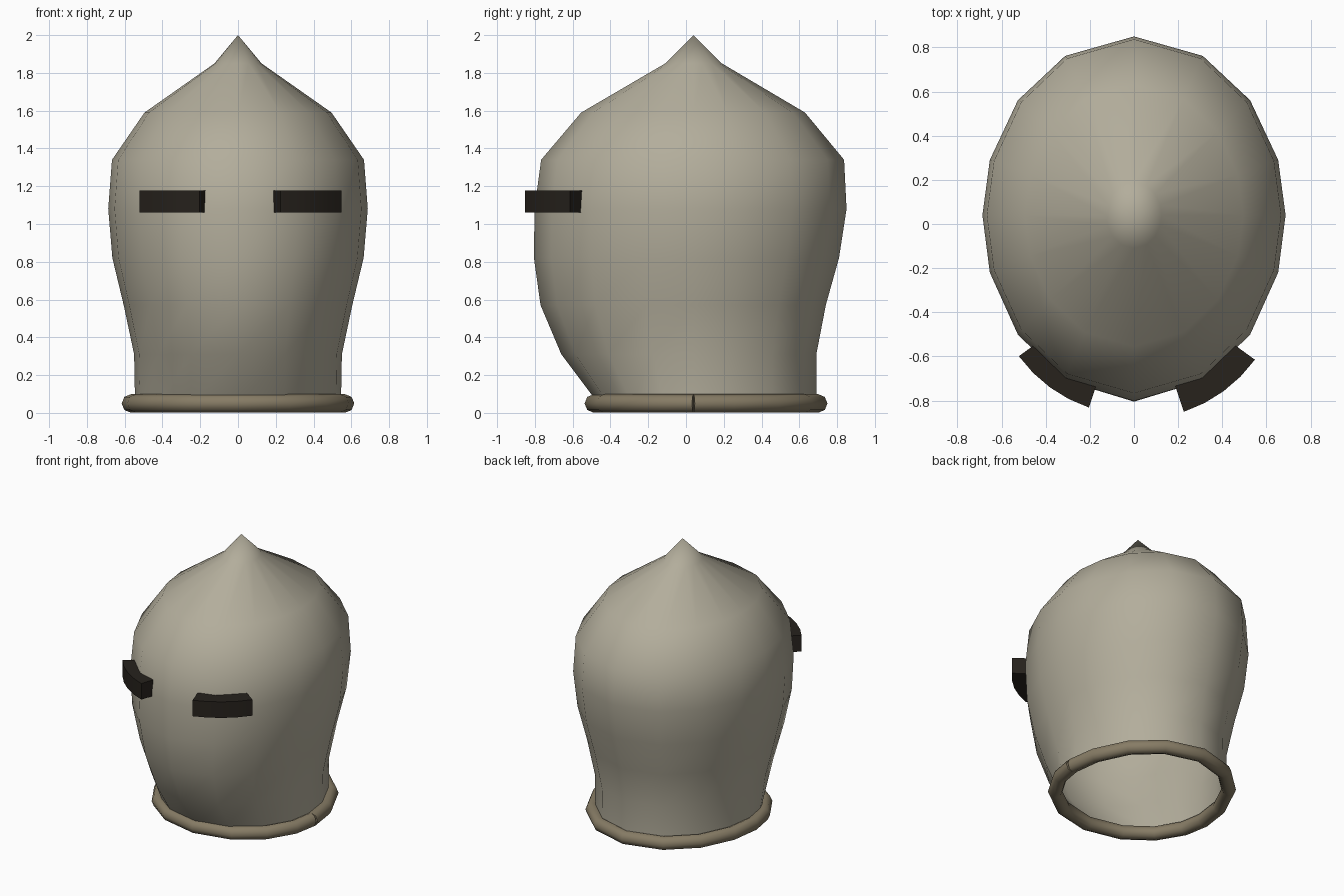
import bpy, bmesh
from math import sin, cos, radians

if "Cube" in bpy.data.objects:
    bpy.data.objects.remove(bpy.data.objects["Cube"])

CY = 0.04  # y of the widest line and of the tip
ANGLES = [0, 27, 50, 72, 90]
RING = ANGLES + [180 - a for a in ANGLES[-2::-1]]
RING = RING + [360 - a for a in RING[-2:0:-1]]  # 16 directions, 0 = front


def material(name, rgb):
    m = bpy.data.materials.new(name)
    m.diffuse_color = (*rgb, 1)
    m.use_nodes = True
    m.node_tree.nodes["Principled BSDF"].inputs["Base Color"].default_value = m.diffuse_color
    return m


def ring(hx, front, back, z):
    pts = []
    for a in RING:
        s, c = sin(radians(a)), cos(radians(a))
        ry = CY - front if c > 0 else back - CY
        pts.append((hx * s, CY - ry * c, z))
    return pts


def mesh_object(name, bm, mat, angle):
    bmesh.ops.recalc_face_normals(bm, faces=bm.faces[:])
    me = bpy.data.meshes.new(name)
    bm.to_mesh(me)
    bm.free()
    ob = bpy.data.objects.new(name, me)
    bpy.context.collection.objects.link(ob)
    me.materials.append(mat)
    bpy.ops.object.select_all(action='DESELECT')
    ob.select_set(True)
    bpy.context.view_layer.objects.active = ob
    bpy.ops.object.shade_smooth_by_angle(angle=radians(angle))
    return ob


def loft(bm, sections):
    rows = [[bm.verts.new(p) for p in s] for s in sections]
    n = len(rows[0])
    for a, b in zip(rows, rows[1:]):
        for i in range(n):
            j = (i + 1) % n
            bm.faces.new((a[i], a[j], b[j], b[i]))
    return rows


steel = material("steel", (0.45, 0.42, 0.33))
bronze = material("dark_bronze", (0.24, 0.20, 0.13))
black = material("black", (0.02, 0.016, 0.012))

# Helmet shell: half width, front y, back y, z
profile = [(0.545, -0.465, 0.69, 0.05), (0.55, -0.66, 0.69, 0.31),
           (0.605, -0.77, 0.74, 0.57), (0.665, -0.805, 0.81, 0.82),
           (0.687, -0.802, 0.85, 1.08), (0.667, -0.767, 0.837, 1.34),
           (0.495, -0.555, 0.63, 1.59), (0.125, -0.11, 0.19, 1.85)]
bm = bmesh.new()
rows = loft(bm, [ring(*p) for p in profile])
tip = bm.verts.new((0, CY, 2.0))
for i in range(16):
    bm.faces.new((rows[-1][i], rows[-1][(i + 1) % 16], tip))
mesh_object("helmet_shell", bm, steel, 80)

# Rolled rim: one open tube whose ends meet at the right side
path = ring(0.567, -0.488, 0.70, 0.05)
path = path[4:] + path[:5]
cu = bpy.data.curves.new("neck_rim", 'CURVE')
cu.dimensions = '3D'
cu.bevel_depth = 0.049
cu.bevel_resolution = 2
cu.use_fill_caps = True
sp = cu.splines.new('POLY')
sp.points.add(len(path) - 1)
for p, co in zip(sp.points, path):
    p.co = (*co, 1)
cu.materials.append(bronze)
bpy.context.collection.objects.link(bpy.data.objects.new("neck_rim", cu))


# Eye slits: short curved bars set into the shell
def eye_bar(name, side, cx, cy, r):
    bm = bmesh.new()
    sections = []
    for k in range(5):
        a = radians(18.5 + 35.5 * k / 4)
        sections.append([(side * (cx + q * sin(a)), cy - q * cos(a), z)
                         for q, z in ((r, 1.06), (r, 1.178),
                                      (r - 0.13, 1.178), (r - 0.13, 1.06))])
    rows = loft(bm, sections)
    bm.faces.new(rows[0])
    bm.faces.new(rows[-1])
    mesh_object(name, bm, black, 30)


eye_bar("left_eye_slit", -1, 0, -0.22, 0.645)
eye_bar("right_eye_slit", 1, 0.018, -0.23, 0.655)
